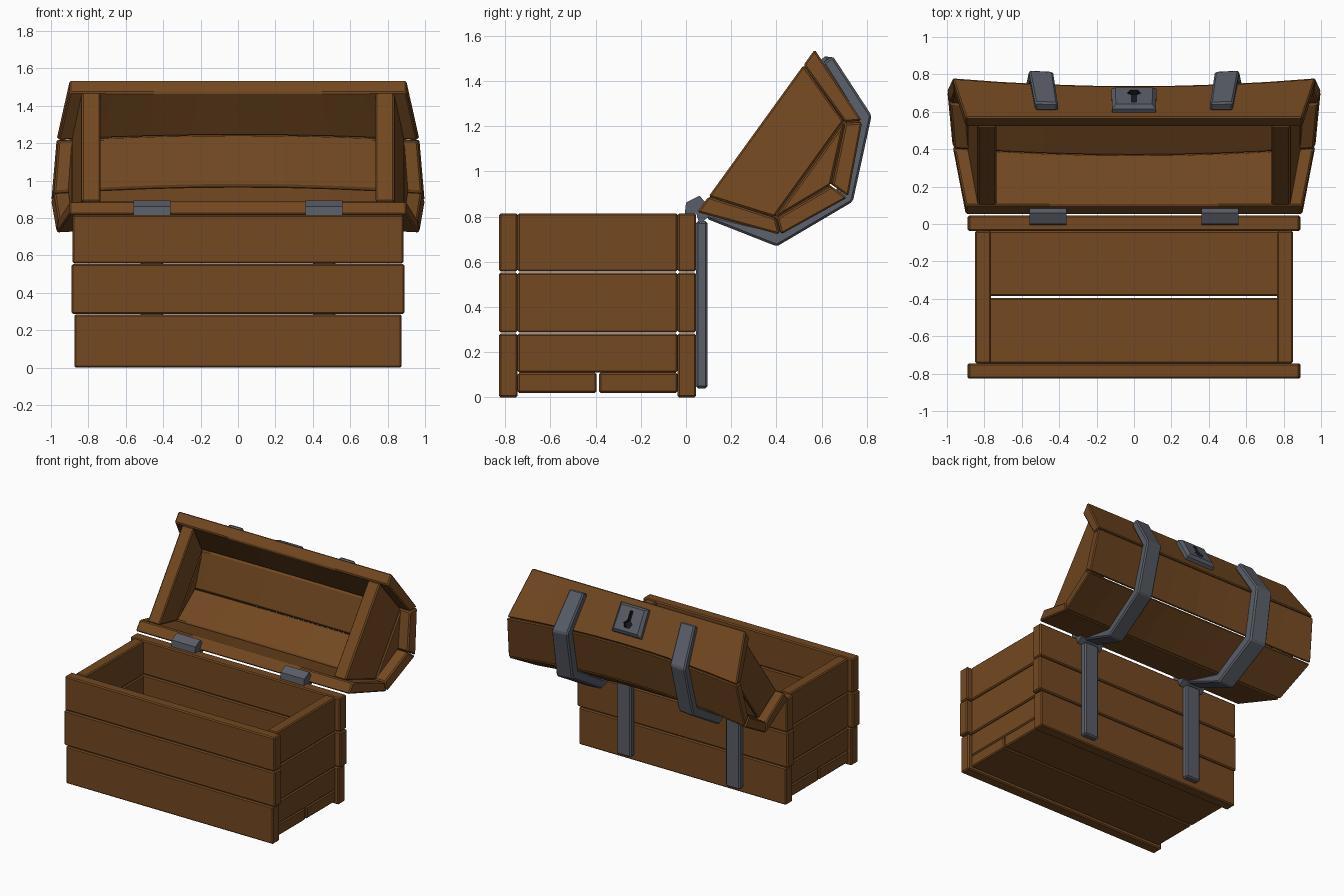
import bpy, bmesh, math
from mathutils import Vector

if "Cube" in bpy.data.objects:
    bpy.data.objects.remove(bpy.data.objects["Cube"])


def material(name, col):
    m = bpy.data.materials.new(name)
    m.diffuse_color = (*col, 1)
    m.use_nodes = True
    m.node_tree.nodes["Principled BSDF"].inputs["Base Color"].default_value = m.diffuse_color
    return m


WOOD = material("wood", (0.17, 0.065, 0.015))
METAL = material("metal", (0.1, 0.11, 0.135))
DARK = material("dark", (0.01, 0.01, 0.012))


def lid_map(x, u, n):
    """Lid space (x, along rim, away from rim) to world: sag, fan out, tilt open."""
    n *= 1 - 0.15 * max(0, 1 - (x / 0.93) ** 2) if n > 0 else 1
    return x * (1 + 0.22 * n), 0.05 + 0.585 * u + 0.81 * n, 0.82 + 0.81 * u - 0.585 * n


def flat_map(x, y, z):
    return x, y, z


def finish(name, bm, mat, bevel):
    bmesh.ops.recalc_face_normals(bm, faces=bm.faces)
    me = bpy.data.meshes.new(name)
    bm.to_mesh(me)
    bm.free()
    me.materials.append(mat)
    ob = bpy.data.objects.new(name, me)
    bpy.context.collection.objects.link(ob)
    if bevel:
        b = ob.modifiers.new("edge", 'BEVEL')
        b.width, b.segments, b.limit_method = bevel, 1, 'ANGLE'
        b.angle_limit = math.radians(25)
    return ob


def prism(name, poly, x0, x1, mat=WOOD, segs=1, fn=flat_map, bevel=0.008):
    """Extrude a cross-section along x in segments through a mapping."""
    bm = bmesh.new()
    rings = []
    for i in range(segs + 1):
        x = x0 + (x1 - x0) * i / segs
        rings.append([bm.verts.new(fn(x, a, b)) for a, b in poly])
    k = len(poly)
    for r, s in zip(rings, rings[1:]):
        for j in range(k):
            bm.faces.new((r[j], r[(j + 1) % k], s[(j + 1) % k], s[j]))
    bm.faces.new(rings[0])
    bm.faces.new(rings[-1])
    return finish(name, bm, mat, bevel)


def box(name, x0, x1, y0, y1, z0, z1, mat=WOOD, bevel=0.008):
    return prism(name, [(y0, z0), (y1, z0), (y1, z1), (y0, z1)], x0, x1, mat, bevel=bevel)


# Base: three courses of planks on every side
for i, (z0, z1, half) in enumerate([(0, .283, .875), (.287, .553, .89), (.557, .815, .885)]):
    box(f"front_plank_{i}", -half, half, -.827, -.745, z0, z1)
    box(f"back_plank_{i}", -half, half, -.037, .045, z0, z1)
    for s, side in ((-1, "left"), (1, "right")):
        box(f"{side}_plank_{i}", s * .765, s * .85, -.745, -.037, max(z0, .11), z1)

# Floor boards
box("floor_board_front", -.85, .85, -.745, -.395, .02, .11)
box("floor_board_back", -.85, .85, -.385, -.037, .02, .11)

# Lid: four staves between an outer and an inner profile
outer = [(0, 0), (.134, .361), (.444, .508), (.754, .361), (.888, 0)]
inner = [(.085, 0), (.183, .303), (.444, .42), (.705, .303), (.803, 0)]
O = [Vector(p) for p in outer]
I = [Vector(p) for p in inner]
for i in range(4):
    g0 = 0 if i == 0 else .004 / (O[i + 1] - O[i]).length
    g1 = 1 if i == 3 else 1 - .004 / (O[i + 1] - O[i]).length
    poly = [O[i].lerp(O[i + 1], g0), O[i].lerp(O[i + 1], g1),
            I[i].lerp(I[i + 1], g1), I[i].lerp(I[i + 1], g0)]
    prism(f"lid_stave_{i}", poly, -.9, .9, segs=8, fn=lid_map)

# Lid end panels
for s, side in ((-1, "left"), (1, "right")):
    prism(f"lid_{side}_panel_lower", [inner[0], (.182, .298), (.706, .298), inner[4]],
          s * .735, s * .835, fn=lid_map)
    prism(f"lid_{side}_panel_upper", [(.183, .304), inner[2], (.705, .304)],
          s * .735, s * .835, fn=lid_map)

# Metal straps and hinges
strap = [(.0, .056), (.083, .418), (.441, .593), (.799, .419), (.912, .09),
         (.86, .07), (.754, .36), (.444, .505), (.134, .36), (.02, .05)]
hinge = [(-.005, .815), (.0, .862), (.06, .893), (.088, .86), (.1, .8), (.06, .765), (.045, .815)]
for s, side in ((-1, "left"), (1, "right")):
    c = s * .46
    prism(f"lid_strap_{side}", strap, c - .06, c + .06, METAL, fn=lid_map, bevel=.01)
    box(f"back_strap_{side}", c - .06, c + .06, .044, .096, .04, .78, METAL, .01)
    prism(f"hinge_{side}", hinge, c - .1, c + .1, METAL, bevel=0)

# Lock plate on the front stave
D = (O[3] - O[4]).normalized()
N = Vector((D.y, -D.x))


def lock_prism(name, levels, mat):
    """Loft outlines of (x, along stave) at heights off the stave."""
    bm = bmesh.new()
    rings = []
    for h, pts in levels:
        ring = []
        for x, t in pts:
            p = O[4] + D * t + N * h
            ring.append(bm.verts.new(lid_map(x, p.x, p.y)))
        rings.append(ring)
    k = len(rings[0])
    for r, q in zip(rings, rings[1:]):
        for j in range(k):
            bm.faces.new((r[j], r[(j + 1) % k], q[(j + 1) % k], q[j]))
    bm.faces.new(rings[0])
    bm.faces.new(rings[-1])
    return finish(name, bm, mat, 0)


def rect(w, t0, t1):
    return [(-w, t0), (w, t0), (w, t1), (-w, t1)]


plate = lock_prism("lock_plate", [(-.01, rect(.115, .06, .3)), (.025, rect(.115, .06, .3)),
                                  (.045, rect(.095, .08, .28))], METAL)

# Keyhole cut into the plate
key = [(-.012, .11), (.012, .11), (.012, .19), (.035, .215), (.02, .25),
       (-.02, .25), (-.035, .215), (-.012, .19)]
cutter = lock_prism("keyhole_cutter", [(.015, key), (.08, key)], DARK)
cutter.hide_render = True
cutter.hide_viewport = True
cutter.display_type = 'WIRE'
cut = plate.modifiers.new("keyhole", 'BOOLEAN')
cut.operation, cut.solver, cut.object = 'DIFFERENCE', 'EXACT', cutter
cut.material_mode = 'TRANSFER'
